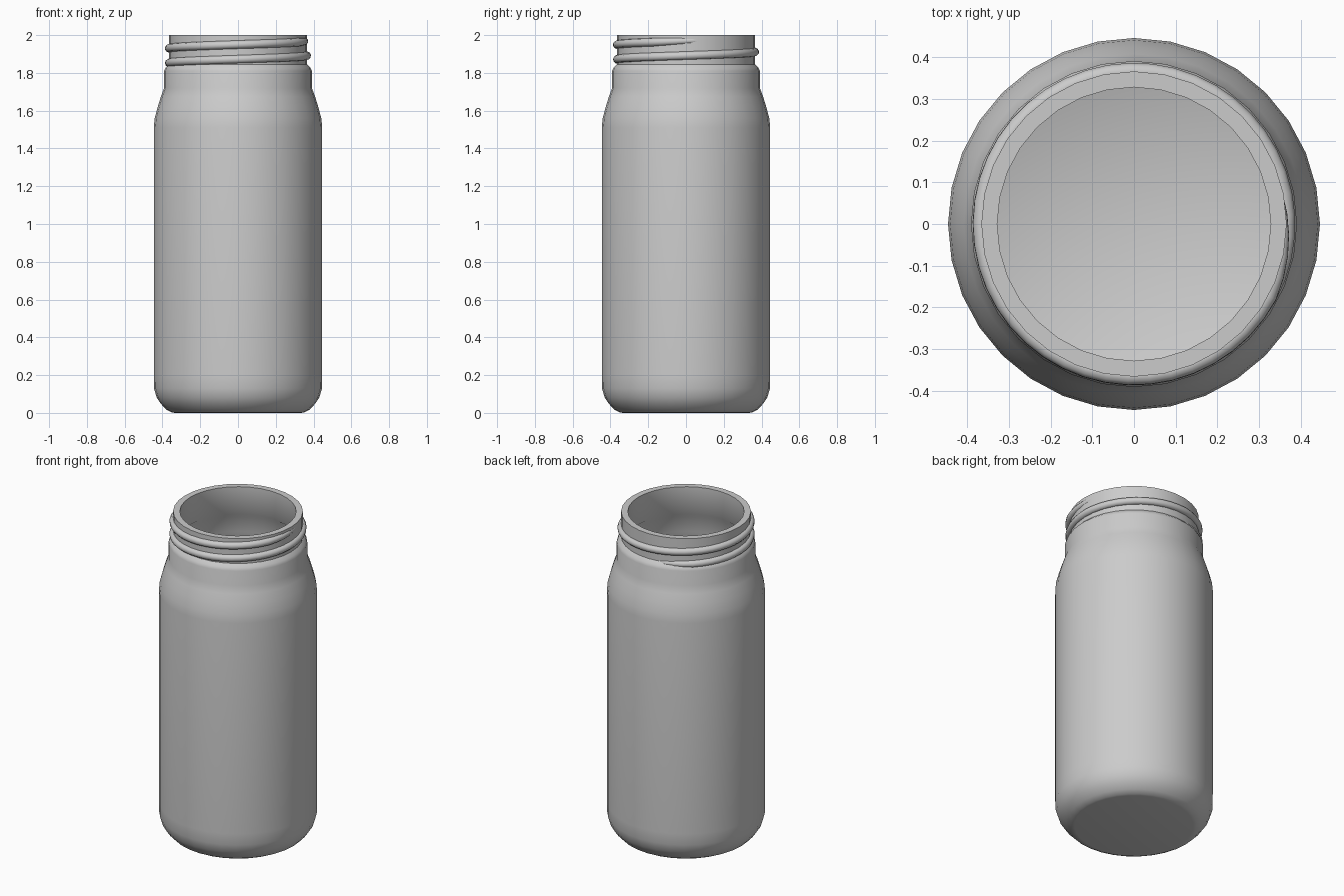
import bpy, bmesh
from math import cos, sin, radians

if "Cube" in bpy.data.objects:
    bpy.data.objects.remove(bpy.data.objects["Cube"])

SIDES = 32


def finish(obj, angle):
    bpy.ops.object.select_all(action='DESELECT')
    obj.select_set(True)
    bpy.context.view_layer.objects.active = obj
    bpy.ops.object.shade_smooth_by_angle(angle=radians(angle))


def lathe(name, profile):
    # Revolve an (r, z) profile about the z axis
    bm = bmesh.new()
    verts = [bm.verts.new((r, 0, z)) for r, z in profile]
    edges = [bm.edges.new(pair) for pair in zip(verts, verts[1:])]
    bmesh.ops.spin(bm, geom=verts + edges, cent=(0, 0, 0), axis=(0, 0, 1),
                   angle=radians(360), steps=SIDES)
    bmesh.ops.remove_doubles(bm, verts=bm.verts, dist=0.0005)
    bmesh.ops.recalc_face_normals(bm, faces=bm.faces)
    mesh = bpy.data.meshes.new(name)
    bm.to_mesh(mesh)
    bm.free()
    obj = bpy.data.objects.new(name, mesh)
    bpy.context.collection.objects.link(obj)
    finish(obj, 40)
    return obj


# Jar: outside from base centre up to the rim, then back down the inside
outer = [(0, 0), (0.335, 0), (0.352, 0.003), (0.38, 0.018), (0.41, 0.05), (0.43, 0.08),
         (0.445, 0.13), (0.446, 0.2), (0.446, 1.51), (0.441, 1.56), (0.425, 1.62),
         (0.408, 1.675), (0.391, 1.72), (0.391, 1.81), (0.384, 1.827), (0.366, 1.845),
         (0.366, 2.0)]
inner = [(0.328, 2.0), (0.328, 1.83), (0.353, 1.8), (0.354, 1.71), (0.387, 1.61),
         (0.404, 1.55), (0.409, 1.5), (0.409, 0.14), (0.395, 0.095), (0.365, 0.055),
         (0.335, 0.037), (0, 0.037)]
lathe("jar", outer + inner)

# Screw thread: rising helix whose ends sink into the neck wall
START, END, STEPS = 75, 748, 84
curve = bpy.data.curves.new("screw_thread", 'CURVE')
curve.dimensions = '3D'
curve.bevel_depth = 0.022
curve.bevel_resolution = 3
curve.use_fill_caps = True
spline = curve.splines.new('POLY')
spline.points.add(STEPS)
for i, point in enumerate(spline.points):
    t = i / STEPS
    a = radians(START + (END - START) * t)
    fade = min(1, 12 * t, 12 * (1 - t))
    r = 0.342 + 0.023 * fade
    point.co = (r * cos(a), r * sin(a), 1.83 + 0.145 * t, 1)
    point.radius = 0.6 + 0.4 * fade
thread = bpy.data.objects.new("screw_thread", curve)
bpy.context.collection.objects.link(thread)
bpy.ops.object.select_all(action='DESELECT')
thread.select_set(True)
bpy.context.view_layer.objects.active = thread
bpy.ops.object.convert(target='MESH')
finish(bpy.context.object, 50)
